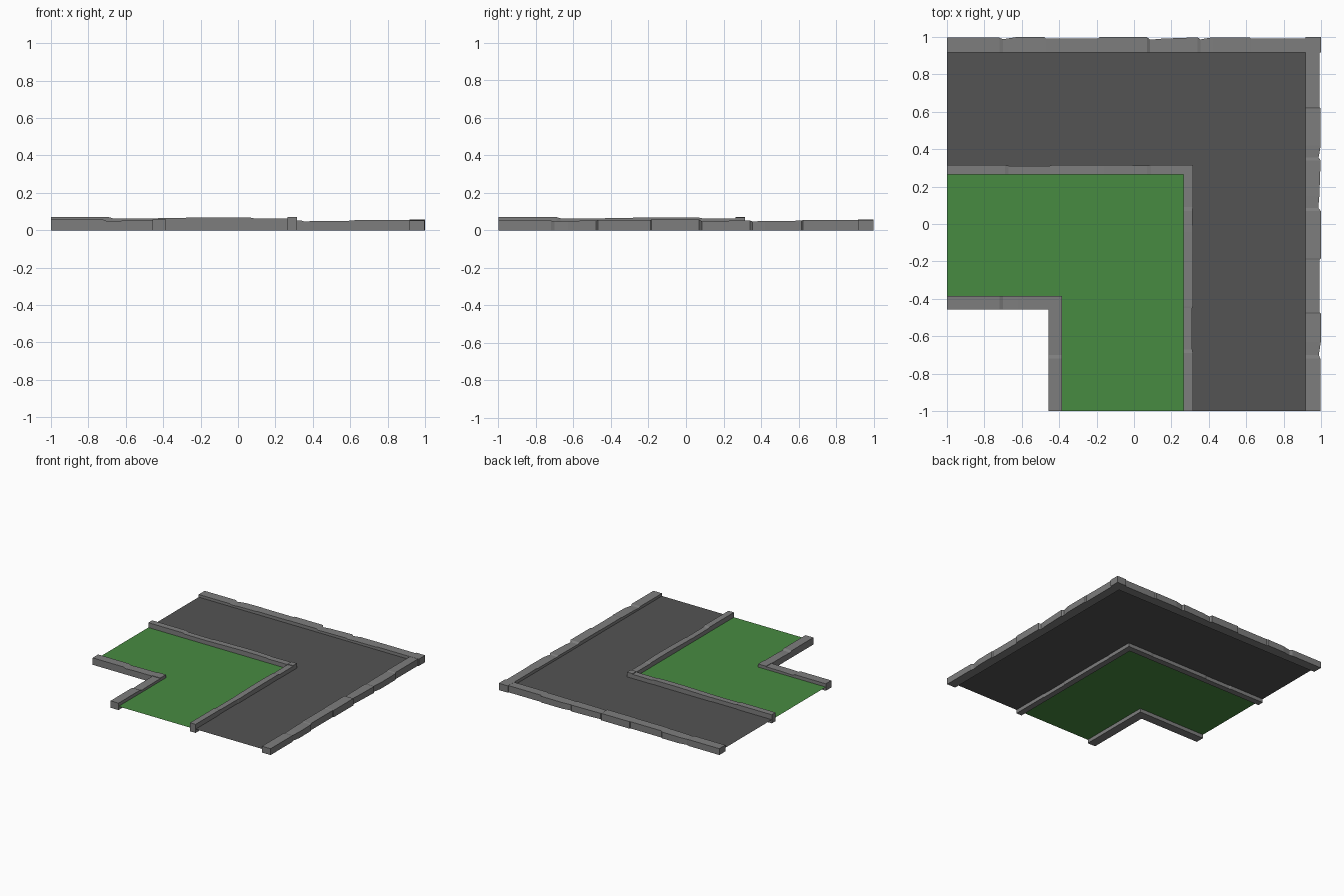
import bpy, bmesh

if "Cube" in bpy.data.objects:
    bpy.data.objects.remove(bpy.data.objects["Cube"])

def material(name, rgb):
    m = bpy.data.materials.new(name)
    m.diffuse_color = (*rgb, 1)
    m.use_nodes = True
    m.node_tree.nodes["Principled BSDF"].inputs["Base Color"].default_value = m.diffuse_color
    return m

def finish(bm, name, mat):
    mesh = bpy.data.meshes.new(name)
    bm.to_mesh(mesh)
    bm.free()
    ob = bpy.data.objects.new(name, mesh)
    bpy.context.collection.objects.link(ob)
    mesh.materials.append(mat)

def kerb(name, stations, corner, mat):
    """Loft stones (position, near edge, far edge, height), repeat across the diagonal, add corner stone."""
    bm = bmesh.new()
    lo, hi, top = corner
    block = [(lo, lo, hi, top), (hi, lo, hi, top)]
    for path, swap in ((stations, False), (stations, True), (block, False)):
        rings = []
        for t, a, b, h in path:
            section = [(a, 0), (b, 0), (b, h), (a, h)]
            rings.append([bm.verts.new((s, t, z) if swap else (t, s, z)) for s, z in section])
        for r, q in zip(rings, rings[1:]):
            for i in range(4):
                j = (i + 1) % 4
                bm.faces.new((r[i], r[j], q[j], q[i]))
        bm.faces.new(rings[0])
        bm.faces.new(rings[-1])
    bmesh.ops.recalc_face_normals(bm, faces=bm.faces)
    finish(bm, name, mat)

def sheet(name, start, end, z, mat):
    """L-shaped flat surface between two kerb lines."""
    bm = bmesh.new()
    pts = [(-1, start), (start, start), (start, -1), (end, -1), (end, end), (-1, end)]
    bm.faces.new([bm.verts.new((x, y, z)) for x, y in pts])
    bm.normal_update()
    for f in bm.faces:
        if f.normal.z < 0:
            f.normal_flip()
    finish(bm, name, mat)

stone = material("stone", (0.208, 0.208, 0.208))
asphalt = material("asphalt", (0.088, 0.088, 0.088))
grass = material("grass", (0.064, 0.258, 0.053))

# Outer kerb: worn stones with small steps in edge and height
kerb("outer_kerb", [
    (-1, .918, .996, .052), (-.72, .918, .996, .052), (-.70, .918, .988, .046),
    (-.63, .918, .999, .050), (-.48, .918, .999, .052), (-.47, .918, .991, .055),
    (-.19, .918, .991, .055), (-.185, .918, .999, .057), (.07, .918, .999, .057),
    (.085, .918, .985, .048), (.15, .918, .991, .050), (.34, .918, .998, .052),
    (.355, .918, .987, .047), (.42, .918, .998, .050), (.617, .918, .998, .051),
    (.625, .918, .991, .055), (.918, .918, .991, .055)], (.918, 1, .056), stone)

# Middle kerb between road and grass
kerb("middle_kerb", [
    (-1, .265, .315, .070), (-.69, .265, .315, .070), (-.67, .265, .311, .064),
    (-.45, .265, .311, .063), (-.44, .265, .315, .064), (-.16, .265, .315, .069),
    (-.04, .265, .315, .069), (.07, .265, .312, .067), (.09, .265, .315, .063),
    (.265, .265, .315, .064)], (.265, .315, .069), stone)

# Inner kerb
kerb("inner_kerb", [
    (-1, -.457, -.385, .057), (-.72, -.457, -.385, .057), (-.70, -.457, -.385, .048),
    (-.62, -.457, -.385, .051), (-.457, -.457, -.385, .052)], (-.457, -.385, .056), stone)

# Flat surfaces
sheet("road", .29, .95, .03, asphalt)
sheet("lawn", -.42, .29, .03, grass)
